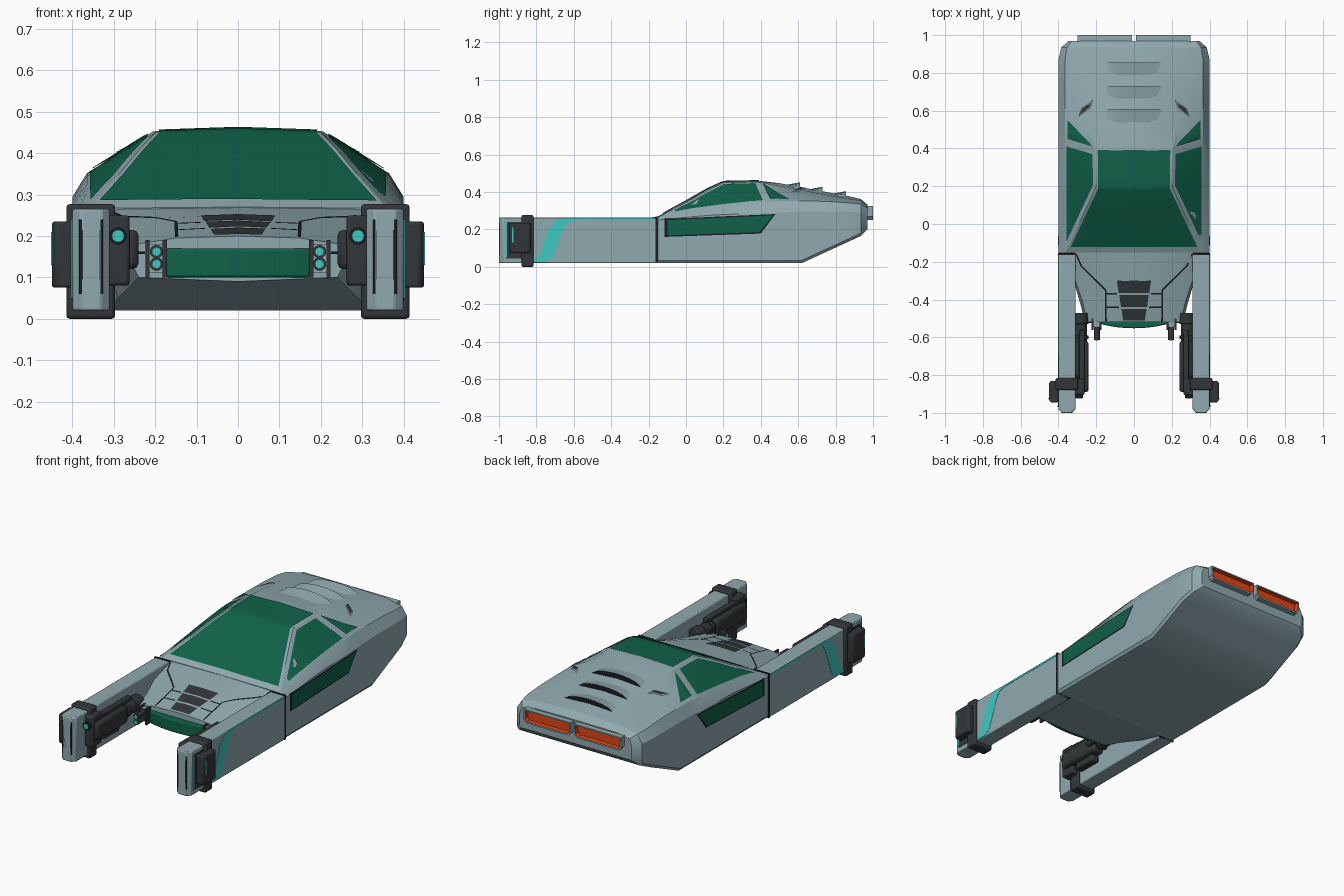
import bpy, bmesh, math
from mathutils import Vector
from mathutils.bvhtree import BVHTree

if "Cube" in bpy.data.objects:
    bpy.data.objects.remove(bpy.data.objects["Cube"])


def mat(name, c):
    m = bpy.data.materials.new(name)
    m.diffuse_color = (*c, 1)
    m.use_nodes = True
    m.node_tree.nodes["Principled BSDF"].inputs["Base Color"].default_value = m.diffuse_color
    return m


HULL = mat("hull_paint", (.28, .40, .43))
GREEN = mat("green_glass", (.005, .12, .065))
CYAN = mat("cyan_accent", (.05, .58, .54))
DARK = mat("dark_metal", (.032, .037, .04))
BLACK = mat("panel_gap", (.01, .012, .013))
ORANGE = mat("exhaust_glow", (.75, .06, .008))


def finish(name, bm, m, mirror=False, bevel=0, recalc=True, angle=30):
    if recalc:
        bmesh.ops.recalc_face_normals(bm, faces=bm.faces)
    me = bpy.data.meshes.new(name)
    bm.to_mesh(me)
    bm.free()
    ob = bpy.data.objects.new(name, me)
    bpy.context.collection.objects.link(ob)
    me.materials.append(m)
    bpy.ops.object.select_all(action='DESELECT')
    ob.select_set(True)
    bpy.context.view_layer.objects.active = ob
    bpy.ops.object.shade_smooth_by_angle(angle=math.radians(angle))
    if bevel:
        b = ob.modifiers.new("bevel", 'BEVEL')
        b.width, b.segments = bevel, 2
    if mirror:
        ob.modifiers.new("mirror", 'MIRROR')
    return ob


def loft(name, sections, m, **kw):
    """Skin half sections (y, [(x, z)...]) into a closed symmetric hull."""
    bm = bmesh.new()
    rings = []
    for y, half in sections:
        pts = half + [(-x, z) for x, z in reversed(half) if x > 0]
        rings.append([bm.verts.new((x, y, z)) for x, z in pts])
    n = len(rings[0])
    for a, b in zip(rings, rings[1:]):
        for i in range(n):
            bm.faces.new((a[i], a[(i + 1) % n], b[(i + 1) % n], b[i]))
    bm.faces.new(rings[0])
    bm.faces.new(rings[-1])
    return finish(name, bm, m, **kw)


def prism(name, pts, axis, lo, hi, m, mirror=True, bevel=0):
    """Extrude a 2D outline along an axis from lo to hi."""
    place = {'x': lambda p, t: (t, p[0], p[1]), 'y': lambda p, t: (p[0], t, p[1]),
             'z': lambda p, t: (p[0], p[1], t)}[axis]
    bm = bmesh.new()
    a = [bm.verts.new(place(p, lo)) for p in pts]
    b = [bm.verts.new(place(p, hi)) for p in pts]
    bm.faces.new(a)
    bm.faces.new(b)
    for i in range(len(pts)):
        j = (i + 1) % len(pts)
        bm.faces.new((a[i], a[j], b[j], b[i]))
    return finish(name, bm, m, mirror, bevel)


def box(name, x0, x1, y0, y1, z0, z1, m, mirror=True, bevel=0):
    return prism(name, [(x0, y0), (x1, y0), (x1, y1), (x0, y1)], 'z', z0, z1, m, mirror, bevel)


def rod(name, x, z, r, y0, y1, m, bevel=0):
    pts = [(x + r * math.cos(i * math.pi / 10), z + r * math.sin(i * math.pi / 10)) for i in range(20)]
    return prism(name, pts, 'y', y0, y1, m, True, bevel)


def decal(name, base, axis, quad, m, mirror=True, off=.004, n=8):
    """Project a 2D quad onto a hull, along -z or -x."""
    tree = BVHTree.FromPolygons([v.co for v in base.data.vertices],
                                [p.vertices[:] for p in base.data.polygons])
    q = [Vector(p) for p in quad]
    d = Vector((0, 0, -1)) if axis == 'z' else Vector((-1, 0, 0))
    bm = bmesh.new()
    grid = []
    for i in range(n + 1):
        row = []
        for j in range(n + 1):
            u, v = i / n, j / n
            p = q[0].lerp(q[1], u).lerp(q[3].lerp(q[2], u), v)
            o = Vector((p.x, p.y, 1)) if axis == 'z' else Vector((1, p.x, p.y))
            hit, no = tree.ray_cast(o, d)[:2]
            if hit is None:
                row.append(None)
                continue
            row.append(bm.verts.new(hit + no * off * (1 if no.dot(d) < 0 else -1)))
        grid.append(row)
    for i in range(n):
        for j in range(n):
            vs = [grid[i][j], grid[i + 1][j], grid[i + 1][j + 1], grid[i][j + 1]]
            if None not in vs:
                f = bm.faces.new(vs)
                f.normal_update()
                if f.normal.dot(d) > 0:
                    f.normal_flip()
    return finish(name, bm, m, mirror, recalc=False)


def line(name, base, a, b, w=.004):
    a, b = Vector(a), Vector(b)
    s = (b - a).orthogonal().normalized() * w
    decal(name, base, 'z', [a - s, b - s, b + s, a + s], BLACK, off=.002)


# Main cabin hull: y, bottom z, side x, shoulder z, belt x/z, roof edge x/z, crown z
rows = [(-.15, .02, .40, .25, .385, .264, .36, .267, .27), (0, .02, .40, .265, .37, .297, .291, .345, .352),
        (.12, .02, .40, .275, .365, .315, .236, .412, .42), (.2, .02, .40, .28, .365, .325, .2, .45, .456),
        (.39, .02, .40, .285, .365, .345, .205, .453, .46), (.5, .02, .40, .29, .365, .352, .22, .432, .447),
        (.62, .02, .40, .295, .365, .352, .235, .41, .425), (.75, .08, .40, .295, .365, .35, .25, .385, .40),
        (.87, .135, .40, .295, .365, .342, .26, .365, .378), (.935, .165, .385, .29, .355, .335, .26, .355, .362),
        (.97, .20, .345, .28, .33, .315, .25, .33, .332)]
body = loft("cabin_hull", [(y, [(0, zb), (xs - .012, zb), (xs, zb + .015), (xs, z3), (x4, z4), (x5, z5), (0, z6)])
                           for y, zb, xs, z3, x4, z4, x5, z5, z6 in rows], HULL, angle=25)

# Nose between the booms
nose = loft("nose_hull", [
    (-.14, [(0, .02), (.31, .02), (.32, .14), (.32, .262), (.29, .266), (0, .27)]),
    (-.30, [(0, .05), (.29, .05), (.32, .14), (.31, .215), (.2, .243), (0, .25)]),
    (-.42, [(0, .075), (.26, .08), (.285, .14), (.27, .195), (.16, .217), (0, .225)]),
    (-.52, [(0, .09), (.24, .10), (.26, .14), (.25, .18), (.15, .195), (0, .2)])], HULL, angle=25)

# Glass
decal("windshield", body, 'z', [(-.335, -.12), (.335, -.12), (.19, .19), (-.19, .19)], GREEN, False)
decal("roof_glass", body, 'z', [(-.19, .19), (.19, .19), (.192, .39), (-.192, .39)], GREEN, False)
decal("side_window", body, 'z', [(.355, -.09), (.355, .41), (.217, .37), (.215, .205)], GREEN)
decal("quarter_window", body, 'z', [(.35, .45), (.35, .55), (.225, .42), (.22, .41)], GREEN)
decal("door_window_frame", body, 'x', [(-.115, .16), (.40, .178), (.478, .282), (-.115, .256)], BLACK, off=.002)
decal("door_window", body, 'x', [(-.10, .168), (.392, .186), (.468, .275), (-.10, .25)], GREEN)
arc = [(.175 * t / 6, -.552 + .022 * (t / 6) ** 2) for t in range(-6, 7)]
prism("nose_window", [(-.175, -.5)] + arc + [(.175, -.5)], 'z', .10, .17, GREEN, False, .006)

# Hood grille and panel lines
for i in range(3):
    y0, y1 = -.30 - i * .075, -.365 - i * .073
    w0, w1 = .09 - i * .012, .081 - i * .012
    decal("hood_grille", nose, 'z', [(-w0, y0), (w0, y0), (w1, y1), (-w1, y1)], DARK, False, .003)
for a, b in [((.305, -.16), (.28, -.22)), ((.28, -.22), (.15, -.35)), ((.15, -.35), (.148, -.515)),
             ((.08, -.44), (.148, -.44)), ((.09, -.37), (.148, -.37))]:
    line("hood_seam", nose, a, b)
box("boom_seam", .31, .402, -.163, -.153, .02, .268, BLACK)

# Rear deck louvers and side scoops
for y, z, zt in [(.61, .424, .452), (.73, .4, .428), (.855, .377, .404)]:
    bm = bmesh.new()
    xs = [-.16 + .04 * i for i in range(9)]
    up = [bm.verts.new((x, y, z - .012 + (zt - z + .012) * (1 - (x / .16) ** 2) ** .6)) for x in xs]
    front = [bm.verts.new((x, y - .12, z + .006 - .01 * (x / .16) ** 2)) for x in xs]
    low = [bm.verts.new((x, y, z - .03)) for x in xs]
    for i in range(8):
        bm.faces.new((front[i], front[i + 1], up[i + 1], up[i]))
        f = bm.faces.new((up[i], up[i + 1], low[i + 1], low[i]))
        f.material_index = 1
    finish("deck_louver", bm, HULL, recalc=True).data.materials.append(BLACK)
decal("scoop_rim", body, 'z', [(.215, .655), (.23, .61), (.29, .565), (.275, .61)], HULL, off=.012)
decal("scoop_opening", body, 'z', [(.225, .64), (.235, .612), (.282, .575), (.268, .61)], DARK, off=.015)

# Exhausts: recessed orange outlets in grey frames
outer = [(.03, .25), (.285, .25), (.30, .268), (.30, .325), (.01, .325), (.01, .268)]
bm = bmesh.new()
a = [bm.verts.new((x, .93, z)) for x, z in outer]
b = [bm.verts.new((x, 1, z)) for x, z in outer]
for i in range(6):
    bm.faces.new((a[i], a[(i + 1) % 6], b[(i + 1) % 6], b[i]))
bm.faces.new(a)
glow = bm.faces.new(b)
bmesh.ops.recalc_face_normals(bm, faces=bm.faces)
bmesh.ops.inset_region(bm, faces=[glow], thickness=.010)
bmesh.ops.inset_region(bm, faces=[glow], thickness=.003, depth=-.022)
glow.material_index = 1
for e in glow.edges:
    for f in e.link_faces:
        f.material_index = 1
finish("exhaust", bm, HULL, True, recalc=False).data.materials.append(ORANGE)

# Front booms with end caps
prism("boom", [(.31, -.98), (.33, -1), (.38, -1), (.40, -.98), (.40, -.15), (.31, -.15)], 'z', .02, .265, HULL, True, .005)
box("boom_end_inset", .333, .377, -1, -.95, .095, .215, DARK)
box("boom_end_groove", .326, .384, -.9995, -.95, .06, .24, BLACK)
box("boom_end_foot", .333, .377, -1, -.95, .065, .09, HULL)
box("boom_side_inset", .39, .402, -.965, -.87, .045, .24, DARK)
box("boom_side_light", .39, .404, -.968, -.958, .05, .24, CYAN)
box("clamp", .297, .415, -.88, -.815, 0, .277, DARK, bevel=.008)
prism("outer_pod", [(.40, -.945), (.44, -.945), (.45, -.93), (.45, -.84), (.44, -.83), (.40, -.83)], 'z', .075, .235, DARK, True, .01)
box("pod_light", .44, .452, -.93, -.922, .13, .21, CYAN)

# Cyan boom stripe
prism("boom_stripe", [(-.83, .024), (-.75, .024), (-.715, .045), (-.655, .2), (-.63, .24), (-.59, .25), (-.16, .25),
                      (-.16, .26), (-.66, .26), (-.70, .245), (-.735, .2), (-.785, .06)], 'x', .39, .4015, CYAN)

# Inner thruster units
box("thruster_mount", .262, .315, -.905, -.82, .08, .25, DARK, bevel=.008)
box("thruster_body", .24, .312, -.89, -.62, .12, .215, DARK, bevel=.015)
box("thruster_rail", .262, .29, -.85, -.56, .215, .24, DARK, bevel=.005)
box("thruster_keel", .265, .312, -.80, -.66, .085, .125, DARK, bevel=.008)
rod("thruster_barrel", .283, .17, .034, -.66, -.5, DARK)
for y0, y1 in [(-.61, -.59), (-.53, -.47)]:
    rod("thruster_ring", .283, .17, .042, y0, y1, DARK, .004)
rod("sensor_housing", .29, .20, .021, -.92, -.80, BLACK)
rod("sensor_lens", .29, .20, .014, -.923, -.90, CYAN)

# Headlight clusters
for x in (.172, .214):
    box("headlight_bracket", x, x + .01, -.56, -.50, .10, .19, DARK)
box("headlight_back", .175, .22, -.545, -.5, .11, .18, HULL)
for z in (.162, .132):
    rod("headlight_tube", .197, z, .016, -.615, -.52, DARK)
    rod("headlight_lens", .197, z, .010, -.618, -.60, CYAN)
box("nose_side_slot", .225, .262, -.524, -.50, .157, .162, BLACK)
